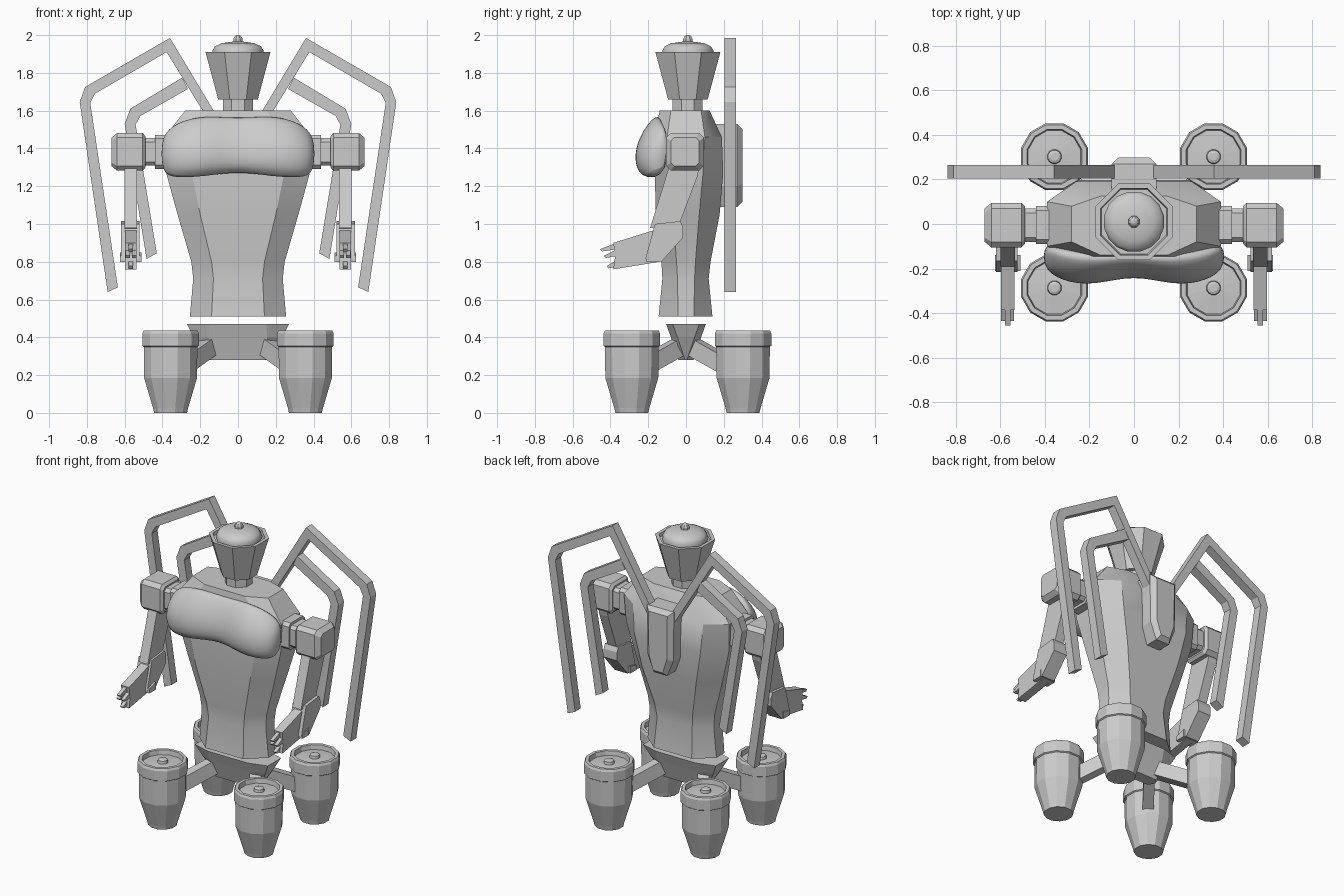
import bpy, bmesh, math
from mathutils import Vector

if "Cube" in bpy.data.objects:
    bpy.data.objects.remove(bpy.data.objects["Cube"])


def make(name, verts, faces, mirror=False, smooth=None, subsurf=0):
    me = bpy.data.meshes.new(name)
    me.from_pydata([tuple(v) for v in verts], [], faces)
    bm = bmesh.new()
    bm.from_mesh(me)
    bmesh.ops.recalc_face_normals(bm, faces=bm.faces)
    bm.to_mesh(me)
    bm.free()
    ob = bpy.data.objects.new(name, me)
    bpy.context.collection.objects.link(ob)
    if smooth:
        me.shade_smooth()
        me.set_sharp_from_angle(angle=math.radians(smooth))
    if mirror:
        ob.modifiers.new("mirror", 'MIRROR')
    if subsurf:
        ob.modifiers.new("round", 'SUBSURF').levels = subsurf
        ob.modifiers["round"].render_levels = subsurf
    return ob


def loft(name, rings, cap_start=True, **kw):
    """Skin closed rings of equal point count, capped at the ends."""
    n = len(rings[0])
    verts = [p for r in rings for p in r]
    faces = [(i * n + j, i * n + (j + 1) % n, (i + 1) * n + (j + 1) % n, (i + 1) * n + j)
             for i in range(len(rings) - 1) for j in range(n)]
    if cap_start:
        faces.append(tuple(range(n)))
    faces.append(tuple((len(rings) - 1) * n + j for j in range(n)))
    return make(name, verts, faces, **kw)


def octa(z, hw, ix, yf, yb, iy):
    """Octagonal cross-section, flat on front, back and sides."""
    return [(hw, -iy, z), (hw, iy, z), (ix, yb, z), (-ix, yb, z),
            (-hw, iy, z), (-hw, -iy, z), (-ix, yf, z), (ix, yf, z)]


def turned(name, profile, n, cx=0, cy=0, **kw):
    """Lathe a (radius, z) profile around a vertical axis with n sides."""
    rings = [[(cx + r * math.cos((k + .5) * math.tau / n),
               cy + r * math.sin((k + .5) * math.tau / n), z) for k in range(n)]
             for r, z in profile]
    return loft(name, rings, **kw)


def side_prism(name, pts, x0, x1, **kw):
    """Extrude a (y, z) outline across x."""
    return loft(name, [[(x, y, z) for y, z in pts] for x in (x0, x1)], mirror=True, **kw)


def strip(name, outer, inner, y0, y1):
    """Flat bar between two (x, z) polylines, with thickness in y."""
    rings = [[(a[0], y0, a[1]), (b[0], y0, b[1]), (b[0], y1, b[1]), (a[0], y1, a[1])]
             for a, b in zip(outer, inner)]
    return loft(name, rings, mirror=True)


# torso
loft("torso", [octa(*r) for r in (
    (.51, .255, .14, -.145, .14, .042),
    (.71, .237, .13, -.125, .12, .045),
    (.80, .247, .14, -.13, .13, .05),
    (1.05, .32, .20, -.16, .178, .07),
    (1.27, .38, .245, -.165, .197, .09),
    (1.46, .39, .26, -.165, .19, .10),
    (1.60, .28, .15, -.14, .125, .08))], smooth=28)

# rounded chest plate
chest = [
    (0, [(-.12, 1.58), (-.165, 1.55), (-.22, 1.44), (-.232, 1.34), (-.20, 1.275), (-.10, 1.275)]),
    (.18, [(-.12, 1.61), (-.20, 1.56), (-.265, 1.45), (-.285, 1.35), (-.26, 1.245), (-.10, 1.24)]),
    (.33, [(-.10, 1.56), (-.17, 1.535), (-.24, 1.45), (-.265, 1.35), (-.24, 1.235), (-.10, 1.235)]),
    (.41, [(-.08, 1.47), (-.12, 1.46), (-.18, 1.43), (-.20, 1.35), (-.18, 1.26), (-.09, 1.26)])]
loft("chest", [[(x, y, z) for y, z in ps] for x, ps in chest], cap_start=False,
     mirror=True, smooth=60, subsurf=2)

# neck, head, cap and knob
C8 = 1 / math.cos(math.pi / 8)
turned("neck", [(.08 * C8, 1.56), (.08 * C8, 1.67)], 8, cy=.008)
turned("head", [(.105 * C8, 1.66), (.172 * C8, 1.91), (.15 * C8, 1.91), (.145 * C8, 1.89)], 8, cy=.01)
turned("head_cap", [(.137, 1.89), (.137, 1.92), (.125, 1.94), (.09, 1.957), (.03, 1.965)],
       16, cy=.01, smooth=50)
turned("head_knob", [(.027, 1.95), (.027, 1.98), (.018, 1.995), (.008, 2.0)], 8, cy=.01)


# shoulders: chamfered sections stacked outwards in x
def chamfered(x, hy, hz, c):
    return [(x, sy * a - .005, sz * b + 1.382) for sy, sz, a, b in (
        (-1, -1, hy - c, hz), (1, -1, hy - c, hz), (1, -1, hy, hz - c), (1, 1, hy, hz - c),
        (1, 1, hy - c, hz), (-1, 1, hy - c, hz), (-1, 1, hy, hz - c), (-1, -1, hy, hz - c))]


loft("shoulder_collar", [chamfered(.34, .085, .09, .02), chamfered(.44, .085, .09, .02)], mirror=True)
loft("shoulder_axle", [chamfered(.42, .075, .073, .02), chamfered(.51, .075, .073, .02)], mirror=True)
loft("shoulder_block", [chamfered(.49, .085, .083, .02), chamfered(.505, .10, .10, .025),
                        chamfered(.64, .10, .10, .025), chamfered(.67, .075, .075, .018)], mirror=True)

# arms and hands
side_prism("upper_arm", [(-.085, 1.32), (.075, 1.32), (.06, 1.25), (-.05, .96), (-.19, .98), (-.115, 1.22)],
           .535, .60)
side_prism("elbow", [(-.165, 1.0), (-.03, 1.015), (-.015, .985), (-.015, .93), (-.13, .80), (-.215, .815)],
           .522, .62)
side_prism("hand", [(-.16, .97), (-.385, .90), (-.375, .83), (-.385, .76), (-.14, .80)], .537, .597)
side_prism("thumb_guard", [(-.21, .83), (-.14, .85), (-.14, .80), (-.21, .80)], .51, .625)
for i, (z, tip, x) in enumerate(((.885, -.455, .567), (.85, -.435, .55), (.85, -.435, .584), (.795, -.42, .567))):
    side_prism(f"finger_{i + 1}", [(-.36, z + .018), (tip, z - .018), (tip + .01, z - .03), (-.36, z - .018)],
               x - .012, x + .012)

# wing frames
strip("wing_outer", [(.0, 1.385), (.36, 1.985), (.81, 1.725), (.838, 1.645), (.69, .64)],
      [(.055, 1.385), (.378, 1.91), (.757, 1.69), (.782, 1.64), (.636, .665)], .205, .265)
strip("wing_inner", [(.295, 1.775), (.57, 1.61), (.60, 1.53), (.484, .815)],
      [(.265, 1.715), (.517, 1.572), (.542, 1.525), (.43, .845)], .205, .265)

# backpack with bevelled rear face
pack = [(-.10, 1.53), (.10, 1.53), (.095, 1.20), (.05, 1.09), (-.05, 1.09), (-.095, 1.20)]
loft("backpack", [[(x * s, y, 1.31 + (z - 1.31) * t) for x, z in pack]
                  for y, s, t in ((.15, 1, 1), (.27, 1, 1), (.298, .7, .88))])

# pelvis
loft("pelvis", [octa(.28, .165, .14, -.04, .04, .005),
                octa(.40, .235, .155, -.08, .08, .045),
                octa(.47, .27, .15, -.105, .105, .07)])


# struts and thrusters
def strut(name, a, b, w, h):
    a, b = Vector(a), Vector(b)
    side = (b - a).cross(Vector((0, 0, 1))).normalized() * w
    up = Vector((0, 0, h))
    loft(name, [[p + side + up, p - side + up, p - side - up, p + side - up] for p in (a, b)], mirror=True)


for place, y in (("front", -.287), ("rear", .302)):
    s = math.copysign(1, y)
    strut(place + "_strut", (.13, .01 * s, .365), (.29, .215 * s, .25), .034, .05)
    turned(place + "_thruster", [(.09, 0), (.096, .025), (.145, .185), (.147, .35), (.155, .355),
                                 (.155, .42), (.148, .435), (.127, .435), (.122, .405), (.04, .412),
                                 (.033, .412), (.03, .43), (.018, .435)], 12, .357, y, mirror=True)
